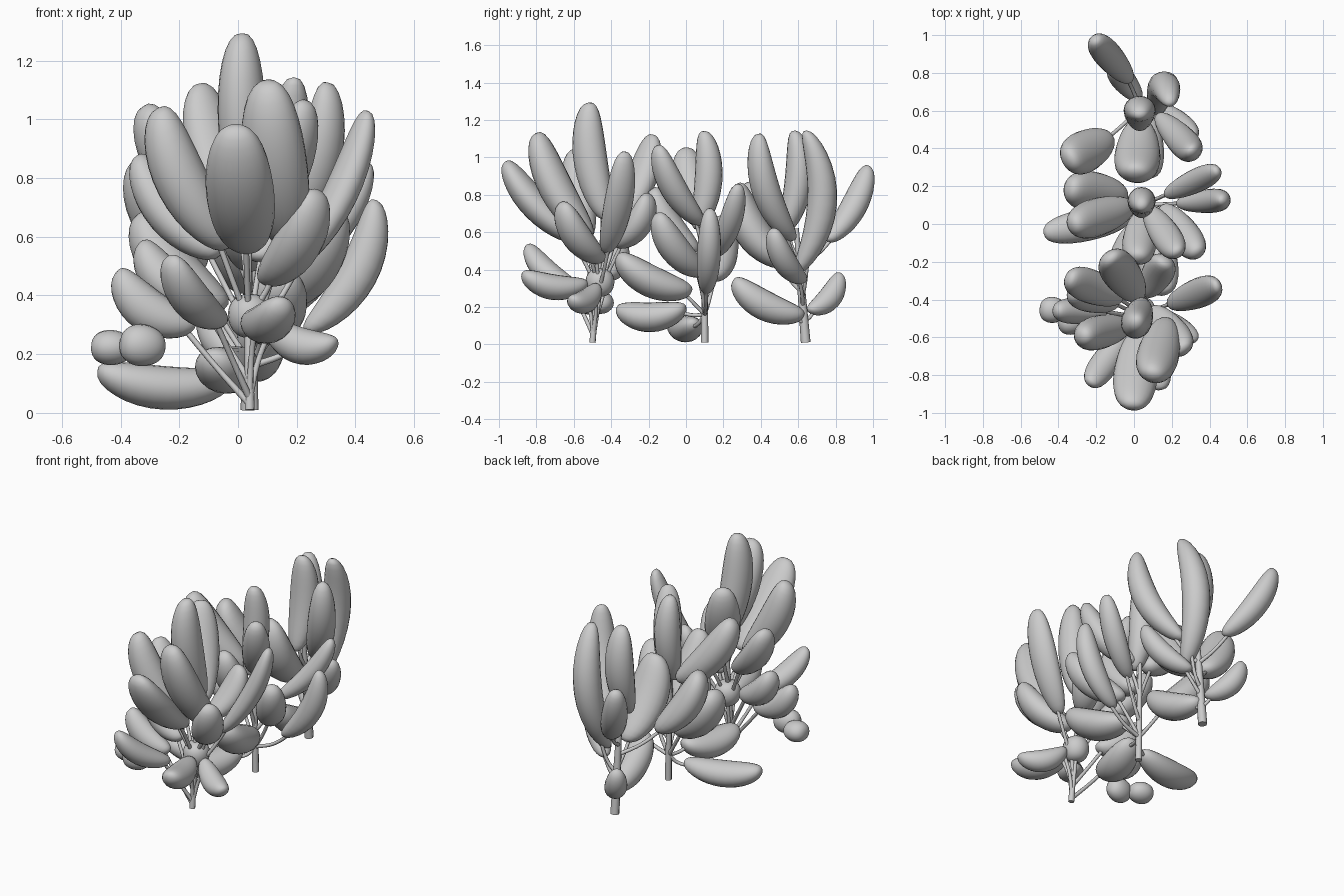
import bpy, bmesh, math
from mathutils import Vector


def leaf(name, base, tip, width=0.17, thick=0.13, bend=0.04):
    """Plump leaf: a sphere swept along a slightly bowed line from base to tip."""
    b, t = Vector(base), Vector(tip)
    d = (t - b).normalized()
    side = d.cross(Vector((0, 0, 1)))
    side = side.normalized() if side.length > 0.13 else Vector((1, 0, 0))
    out = side.cross(d).normalized()
    if out.z > 0:
        out = -out
    bm = bmesh.new()
    bmesh.ops.create_uvsphere(bm, u_segments=20, v_segments=16, radius=1)
    for v in bm.verts:
        x, y, z = v.co
        s = (z + 1) / 2
        r = math.hypot(x, y)
        k = (r ** 0.8) / r if r > 1e-5 else 0      # fuller than an ellipse
        k *= 1.0 + 0.05 * z                         # a little wider near the tip
        c = b.lerp(t, s) + out * bend * (4 * s * (1 - s) - 0.5)
        v.co = c + side * x * k * width * 0.53 + out * y * k * thick * 0.57
    me = bpy.data.meshes.new(name)
    bm.to_mesh(me)
    bm.free()
    for p in me.polygons:
        p.use_smooth = True
    ob = bpy.data.objects.new(name, me)
    bpy.context.collection.objects.link(ob)


def stem(name, pts, radii):
    """Round tapering stem along a few points."""
    cu = bpy.data.curves.new(name, 'CURVE')
    cu.dimensions = '3D'
    cu.bevel_depth = 1.0
    cu.bevel_resolution = 2
    cu.resolution_u = 5
    cu.use_fill_caps = True
    sp = cu.splines.new('BEZIER')
    sp.bezier_points.add(len(pts) - 1)
    for p, co, r in zip(sp.bezier_points, pts, radii):
        p.co = co
        p.radius = r
        p.handle_left_type = p.handle_right_type = 'AUTO'
    ob = bpy.data.objects.new(name, cu)
    bpy.context.collection.objects.link(ob)


def plant(name, root, top, r, min_fork, drop, leaves):
    """Trunk with a forking stem to every leaf."""
    root, top = Vector(root), Vector(top)
    stem(name + "_trunk", [root, root.lerp(top, 0.5), top], [r, r * 0.8, r * 0.5])
    for i, (base, tip, *size) in enumerate(leaves):
        leaf(f"{name}_leaf_{i + 1}", base, tip, *size)
        b = Vector(base)
        zf = min(max(min_fork, b.z - drop), top.z)
        f = root.lerp(top, (zf - root.z) / (top.z - root.z))
        end = b.lerp(Vector(tip), 0.08)
        mid = f.lerp(b, 0.55) - Vector((0, 0, 0.01))
        stem(f"{name}_stem_{i + 1}", [f, mid, end], [0.012, 0.01, 0.01])


# Front plant: forks right at the ground
plant("front_plant", (0.04, -0.5, 0.01), (0.03, -0.44, 0.68), 0.017, 0.02, 0.24, [
    ((0.04, -0.44, 0.66), (0.005, -0.54, 1.29), 0.155, 0.16),
    ((0.02, -0.38, 0.6), (-0.14, -0.16, 1.11), 0.19, 0.13),
    ((0.03, -0.58, 0.54), (-0.01, -0.985, 0.96), 0.22, 0.14),
    ((0.17, -0.53, 0.56), (0.095, -0.82, 1.12), 0.21, 0.16),
    ((-0.05, -0.54, 0.55), (-0.29, -0.6, 1.03), 0.17, 0.16),
    ((0.1, -0.46, 0.43), (0.28, -0.68, 0.74), 0.17, 0.13),
    ((0.2, -0.42, 0.48), (0.46, -0.32, 1.02), 0.15, 0.1),
    ((0.07, -0.36, 0.51), (0.17, -0.18, 0.79), 0.16, 0.12),
    ((0.05, -0.53, 0.3), (0.15, -0.88, 0.35), 0.15, 0.12),
    ((-0.06, -0.6, 0.29), (-0.24, -0.86, 0.51), 0.14, 0.11),
    ((0.09, -0.47, 0.29), (0.33, -0.61, 0.21), 0.12, 0.11),
    ((-0.16, -0.46, 0.27), (-0.43, -0.46, 0.46), 0.13, 0.13),
    ((-0.1, -0.42, 0.35), (-0.35, -0.36, 0.56), 0.15, 0.13),
    ((-0.08, -0.39, 0.52), (-0.36, -0.28, 0.86), 0.17, 0.13),
    ((0.04, -0.46, 0.255), (0.04, -0.46, 0.405), 0.14, 0.135, 0),
])
# Small low leaves of the front plant
leaf("front_plant_small_leaf_1", (-0.36, -0.46, 0.22), (-0.5, -0.45, 0.225), 0.13, 0.105, 0)
leaf("front_plant_small_leaf_2", (-0.25, -0.5, 0.22), (-0.4, -0.54, 0.24), 0.12, 0.125, 0)

# Middle plant: short trunk, wide branches
plant("middle_plant", (0.05, 0.1, 0.01), (0.04, 0.1, 0.66), 0.02, 0.16, 0.2, [
    ((0.04, 0.08, 0.61), (0.04, 0.12, 1.14), 0.14, 0.13),
    ((0.08, 0.07, 0.63), (0.24, -0.17, 1.05), 0.15, 0.12),
    ((0.04, 0.04, 0.48), (0.02, -0.2, 0.82), 0.17, 0.14),
    ((-0.03, 0.09, 0.62), (-0.34, -0.01, 1.03), 0.19, 0.16),
    ((-0.02, 0.04, 0.09), (-0.48, -0.05, 0.12), 0.16, 0.13),
    ((0.02, 0.0, 0.17), (-0.09, -0.37, 0.16), 0.18, 0.14),
    ((0.08, 0.02, 0.26), (0.16, -0.38, 0.45), 0.2, 0.15),
    ((0.16, 0.08, 0.36), (0.35, -0.17, 0.68), 0.16, 0.14),
    ((0.26, 0.11, 0.26), (0.5, 0.13, 0.71), 0.12, 0.12, 0.06),
    ((0.18, 0.16, 0.46), (0.46, 0.29, 0.84), 0.12, 0.1),
    ((-0.06, 0.15, 0.34), (-0.36, 0.19, 0.66), 0.2, 0.16),
])

# Back plant: one stout upright trunk
plant("back_plant", (0.035, 0.64, 0.01), (0.035, 0.59, 0.62), 0.026, 0.13, 0.12, [
    ((0.12, 0.645, 0.37), (0.19, 0.7, 1.14), 0.15, 0.14, 0.11),
    ((0.03, 0.54, 0.58), (0.03, 0.61, 1.14), 0.16, 0.13, 0.05),
    ((0.15, 0.55, 0.54), (0.33, 0.36, 1.11), 0.15, 0.13, 0.07),
    ((-0.03, 0.77, 0.54), (-0.22, 0.99, 0.94), 0.14, 0.12),
    ((0.02, 0.67, 0.16), (-0.12, 0.84, 0.36), 0.12, 0.11),
    ((0.05, 0.62, 0.13), (0.09, 0.24, 0.32), 0.16, 0.14),
    ((0.03, 0.52, 0.4), (0.01, 0.24, 0.84), 0.23, 0.17, 0.06),
    ((0.12, 0.62, 0.32), (0.33, 0.45, 0.6), 0.13, 0.11),
    ((-0.14, 0.45, 0.48), (-0.36, 0.33, 0.85), 0.21, 0.15),
])
